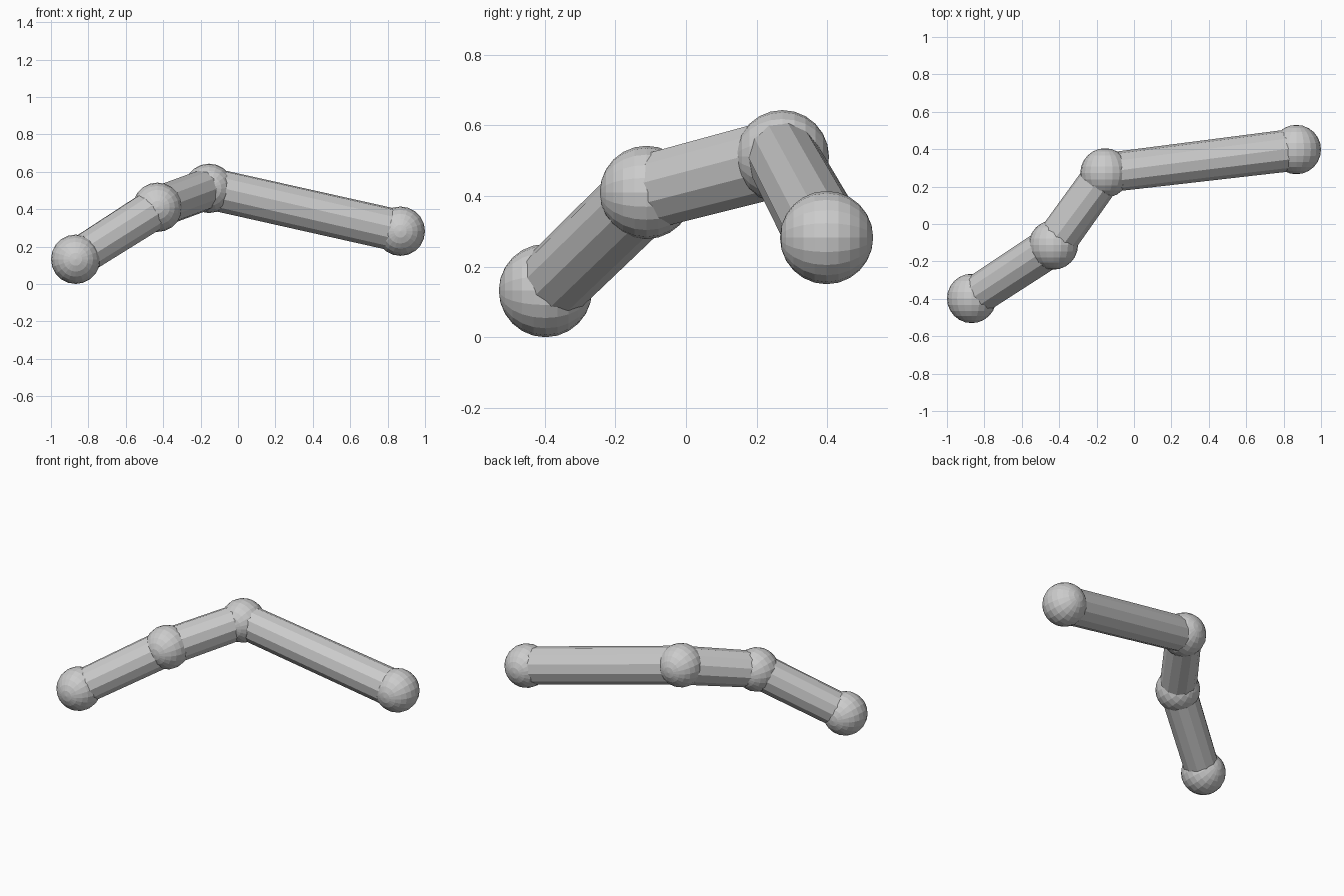
import bpy
import math

if "Cube" in bpy.data.objects:
    bpy.data.objects.remove(bpy.data.objects["Cube"])

R = 0.132
# joint centre and rod radius at that joint
joints = [((-0.868, -0.398, 0.132), 0.105),
          ((-0.431, -0.112, 0.410), 0.111),
          ((-0.155, 0.273, 0.511), 0.115),
          ((0.868, 0.398, 0.282), 0.113)]

# ball joints, poles along y
for i, (pos, _) in enumerate(joints):
    bpy.ops.mesh.primitive_uv_sphere_add(segments=20, ring_count=12, radius=R,
                                         location=pos, rotation=(math.pi / 2, 0, 0))
    bpy.context.object.name = f"ball_joint_{i + 1}"

# bent twelve-sided rod through all joints
curve = bpy.data.curves.new("bent_rod", 'CURVE')
curve.dimensions = '3D'
curve.fill_mode = 'FULL'
curve.bevel_depth = 1.0
curve.bevel_resolution = 4
curve.use_fill_caps = True
spline = curve.splines.new('POLY')
spline.points.add(len(joints) - 1)
spline.use_smooth = False
for p, (pos, r) in zip(spline.points, joints):
    p.co = (*pos, 1)
    p.radius = r
rod = bpy.data.objects.new("bent_rod", curve)
bpy.context.collection.objects.link(rod)
bpy.ops.object.select_all(action='DESELECT')
rod.select_set(True)
bpy.context.view_layer.objects.active = rod
bpy.ops.object.convert(target='MESH')
bpy.ops.object.shade_flat()
